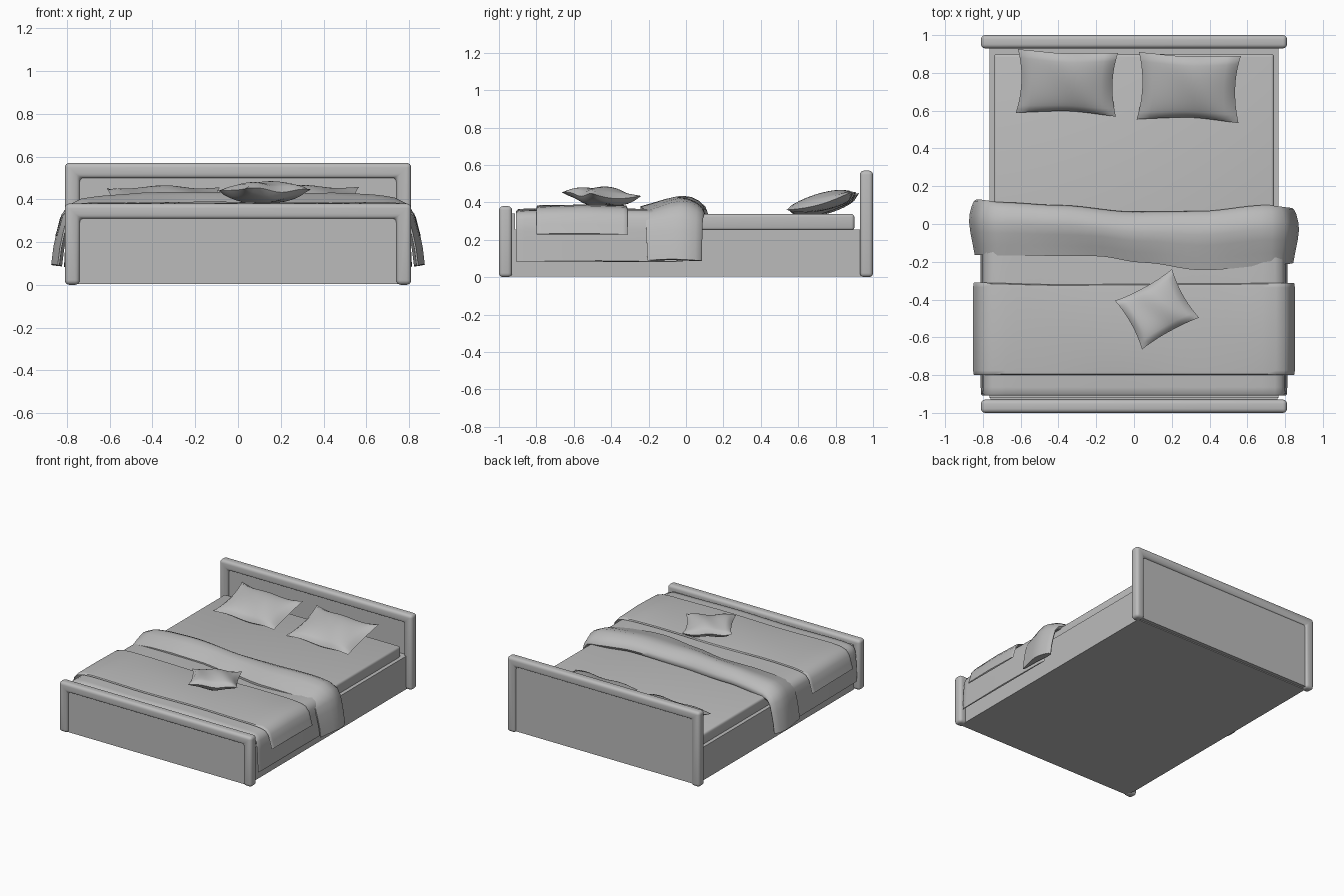
import bpy, bmesh, math
from mathutils import Vector, Matrix, Euler

old = bpy.data.objects.get("Cube")
if old:
    bpy.data.objects.remove(old)

grey = bpy.data.materials.new("plain_grey")
grey.use_nodes = True
grey.diffuse_color = (0.5, 0.5, 0.5, 1)
grey.node_tree.nodes["Principled BSDF"].inputs["Base Color"].default_value = (0.5, 0.5, 0.5, 1)


def finish(name, bm, bevel=0, segments=3, angle=40):
    bmesh.ops.recalc_face_normals(bm, faces=bm.faces)
    mesh = bpy.data.meshes.new(name)
    bm.to_mesh(mesh)
    bm.free()
    mesh.materials.append(grey)
    ob = bpy.data.objects.new(name, mesh)
    bpy.context.collection.objects.link(ob)
    bpy.ops.object.select_all(action='DESELECT')
    ob.select_set(True)
    bpy.context.view_layer.objects.active = ob
    if bevel:
        mod = ob.modifiers.new("soft_edges", 'BEVEL')
        mod.width, mod.segments = bevel, segments
        bpy.ops.object.modifier_apply(modifier=mod.name)
    bpy.ops.object.shade_smooth_by_angle(angle=math.radians(angle))
    return ob


def box(name, x, y0, y1, z0, z1, bevel=0):
    bm = bmesh.new()
    bmesh.ops.create_cube(bm, size=1)
    for v in bm.verts:
        v.co = (v.co.x * 2 * x, y1 if v.co.y > 0 else y0, z1 if v.co.z > 0 else z0)
    return finish(name, bm, bevel)


def arch(name, x, width, y0, y1, top):
    """Two posts joined by a top rail, as one upside-down U."""
    bm = bmesh.new()
    xi, zi = x - width, top - width
    outline = [(-x, 0), (-x, top), (x, top), (x, 0), (xi, 0), (xi, zi), (-xi, zi), (-xi, 0)]
    face = bm.faces.new([bm.verts.new((px, y0, pz)) for px, pz in outline])
    out = bmesh.ops.extrude_face_region(bm, geom=[face])
    for v in out["geom"]:
        if isinstance(v, bmesh.types.BMVert):
            v.co.y = y1
    return finish(name, bm, 0.022, 4, 50)


def interp(points, x):
    for (xa, ya), (xb, yb) in zip(points, points[1:]):
        if x <= xb:
            t = max(0, (x - xa) / (xb - xa))
            t = t * t * (3 - 2 * t)
            return ya + (yb - ya) * t
    return points[-1][1]


def drape(name, half, front, back, section, wave=0.0):
    """Cloth hung over the bed: a closed (y, height) section swept along a mirrored path."""
    path = [(-x, z) for x, z in reversed(half)] + half[1:]
    dense = []
    for a, b in zip(path, path[1:]):
        steps = max(1, round(math.dist(a, b) / 0.06))
        dense += [Vector(a).lerp(Vector(b), i / steps) for i in range(steps)]
    dense.append(Vector(path[-1]))
    bm = bmesh.new()
    rings = []
    for i, p in enumerate(dense):
        tangent = (dense[min(i + 1, len(dense) - 1)] - dense[max(i - 1, 0)]).normalized()
        normal = Vector((-tangent.y, tangent.x))
        f, b = interp(front, p.x), interp(back, p.x)
        lift = 1 - 0.45 * min(1, abs(normal.x))
        ring = []
        for t, h in section:
            q = p + normal * h * lift
            z = q.y + wave * math.sin(7 * q.x + 5 * t)
            ring.append(bm.verts.new((q.x, f + (b - f) * t, z)))
        rings.append(ring)
    n = len(section)
    for ra, rb in zip(rings, rings[1:]):
        for j in range(n):
            k = (j + 1) % n
            bm.faces.new((ra[j], ra[k], rb[k], rb[j]))
    bm.faces.new(rings[0])
    bm.faces.new(rings[-1])
    return finish(name, bm, angle=50)


def pillow(name, centre, size, height, tilt, n=16):
    """Soft cushion with drawn-in sides and pointed corners."""
    bm = bmesh.new()
    turn = Matrix.Translation(centre) @ Euler([math.radians(a) for a in tilt]).to_matrix().to_4x4()
    for side in (1, -1):
        bmesh.ops.create_grid(bm, x_segments=n, y_segments=n, size=1)
        for v in bm.verts[-(n + 1) ** 2:] if hasattr(bm.verts, "ensure_lookup_table") and not bm.verts.ensure_lookup_table() else []:
            u, w = v.co.x, v.co.y
            puff = (max(0, 1 - u * u) * max(0, 1 - w * w)) ** 0.45
            x = u * (1 - 0.09 * (1 - w * w)) * size[0] / 2
            y = w * (1 - 0.09 * (1 - u * u)) * size[1] / 2
            ripple = 0.006 * math.sin(5 * u + 2 * w) + 0.012 * (u * w) ** 2
            v.co = turn @ Vector((x, y, side * height / 2 * puff + ripple))
    bmesh.ops.remove_doubles(bm, verts=bm.verts, dist=0.0005)
    return finish(name, bm, angle=60)


# Bed frame
arch("headboard_frame", 0.81, 0.07, 0.93, 1.0, 0.57)
box("headboard_panel", 0.76, 0.95, 0.983, 0.01, 0.53)
arch("footboard_frame", 0.81, 0.07, -1.0, -0.93, 0.38)
box("footboard_panel", 0.76, -0.98, -0.915, 0.003, 0.34)
box("bed_base", 0.765, -0.92, 0.955, 0.003, 0.255)
box("mattress", 0.742, -0.9, 0.9, 0.25, 0.338, 0.016)

# Bedding layers
flat = [(0, 0), (0.01, 0.009), (0.05, 0.012), (0.5, 0.015), (0.95, 0.012), (0.99, 0.009), (1, 0)]
drape("duvet",
      [(0, 0.352), (0.68, 0.35), (0.745, 0.346), (0.775, 0.335), (0.79, 0.31), (0.797, 0.25), (0.805, 0.085)],
      [(-0.9, -0.908), (0.9, -0.908)], [(-0.9, -0.02), (0.9, -0.02)], flat, 0.003)
drape("throw_blanket",
      [(0, 0.371), (0.68, 0.371), (0.75, 0.366), (0.79, 0.355), (0.817, 0.325), (0.83, 0.28), (0.845, 0.23)],
      [(-0.9, -0.8), (0.9, -0.8)],
      [(-0.87, -0.31), (-0.4, -0.32), (0.4, -0.315), (0.87, -0.312)], flat, 0.003)
roll = [(0, 0), (0, 0.015), (0.2, 0.035), (0.42, 0.058), (0.6, 0.07), (0.74, 0.064),
        (0.88, 0.045), (0.97, 0.022), (1, 0), (0.97, -0.018), (0.8, -0.022), (0.5, -0.012)]
drape("folded_duvet_edge",
      [(0, 0.362), (0.45, 0.362), (0.62, 0.353), (0.72, 0.343), (0.77, 0.328), (0.795, 0.295), (0.81, 0.24),
       (0.825, 0.17), (0.835, 0.09)],
      [(-0.85, -0.165), (-0.2, -0.17), (0.05, -0.205), (0.36, -0.245), (0.8, -0.213), (0.87, -0.2)],
      [(-0.83, 0.13), (-0.7, 0.115), (-0.4, 0.1), (0, 0.065), (0.35, 0.068), (0.7, 0.1), (0.85, 0.085)],
      roll, 0.003)

# Pillows
pillow("right_pillow", (-0.355, 0.75, 0.395), (0.53, 0.35), 0.1, (15, 0, -2))
pillow("left_pillow", (0.29, 0.725, 0.395), (0.54, 0.37), 0.1, (15, 0, -2))
pillow("small_cushion", (0.122, -0.452, 0.432), (0.345, 0.295), 0.1, (-3, 2, 29))
